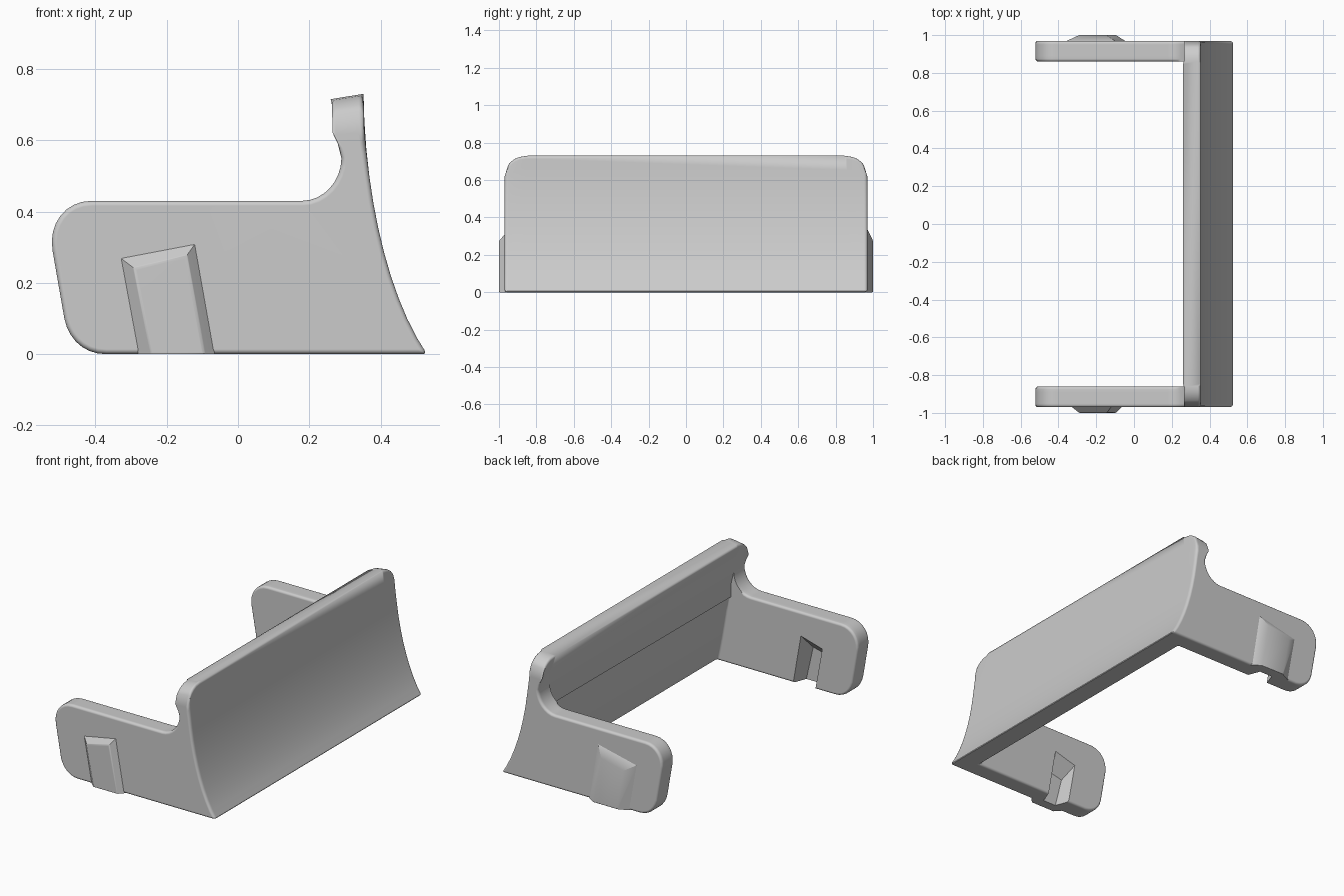
import bpy, bmesh, math
from mathutils import Vector
from mathutils.geometry import interpolate_bezier

if "Cube" in bpy.data.objects:
    bpy.data.objects.remove(bpy.data.objects["Cube"])

grey = bpy.data.materials.new("plain grey")
grey.use_nodes = True
GREY = (0.6, 0.6, 0.6, 1)
grey.diffuse_color = GREY
grey.node_tree.nodes["Principled BSDF"].inputs["Base Color"].default_value = GREY

END, INNER, JOIN, TOP = 0.97, 0.86, 0.55, 0.73
SHARP = math.radians(38)


def curve(a, b, c, d, n):
    pts = interpolate_bezier(*[Vector((p[0], p[1], 0)) for p in (a, b, c, d)], n)
    return [(p.x, p.y) for p in pts]


def finish(name, bm, width, keep_crisp):
    # Round the sharp edges, except those the rule keeps crisp
    bmesh.ops.recalc_face_normals(bm, faces=bm.faces)
    weight = bm.edges.layers.float.new("bevel_weight_edge")
    for e in bm.edges:
        if e.calc_face_angle(0) > SHARP and not keep_crisp(e):
            e[weight] = 1
    mesh = bpy.data.meshes.new(name)
    bm.to_mesh(mesh)
    bm.free()
    mesh.materials.append(grey)
    ob = bpy.data.objects.new(name, mesh)
    bpy.context.collection.objects.link(ob)
    mod = ob.modifiers.new("soft edges", 'BEVEL')
    mod.width = width
    mod.segments = 3
    mod.limit_method = 'WEIGHT'
    mod.use_clamp_overlap = False
    bpy.ops.object.select_all(action='DESELECT')
    ob.select_set(True)
    bpy.context.view_layer.objects.active = ob
    bpy.ops.object.modifier_apply(modifier=mod.name)
    bpy.ops.object.shade_smooth_by_angle(angle=SHARP)
    ob.modifiers.new("flat shading weight", 'WEIGHTED_NORMAL').keep_sharp = True


# Side profiles of the curved blade and the arm
outer = curve((0.352, TOP), (0.355, 0.45), (0.42, 0.16), (0.53, 0), 12)
inner = curve((0.40, 0), (0.355, 0.15), (0.33, 0.40), (0.29, JOIN), 8)
lip = [(0.278, 0.63), (0.26, 0.715)]
arm = curve((-0.37, 0), (-0.43, 0), (-0.475, 0.04), (-0.487, 0.10), 8)
arm += curve((-0.52, 0.29), (-0.533, 0.365), (-0.485, 0.43), (-0.41, 0.43), 9)
arm += curve((0.18, 0.43), (0.24, 0.43), (0.29, 0.485), (0.29, JOIN), 9)[:-1]
blade_loop = outer + inner + lip
side_loop = outer + inner[:1] + arm + inner[-1:] + lip

# Tapered slot, open at the bottom and on the inside of each arm
mouth = [(-0.245, 0), (-0.29, 0.25), (-0.15, 0.29), (-0.10, 0)]
back = [(-0.215, 0), (-0.26, 0.18), (-0.175, 0.20), (-0.13, 0)]
DEEP = 0.94

# Blade with an arm at each end, as one solid
bm = bmesh.new()
cache = {}


def vert(p, y):
    # Lower the top towards the ends to round the blade's corners
    x, z = p
    if z > JOIN:
        radius = END - INNER
        t = max(0, abs(y) - INNER) / radius
        cap = TOP - radius + radius * math.sqrt(max(0, 1 - t * t))
        z = JOIN + (z - JOIN) * (cap - JOIN) / (TOP - JOIN)
    key = (round(p[0], 4), round(p[1], 4), y)
    if key not in cache:
        cache[key] = bm.verts.new((x, y, z))
    return cache[key]


def skin(loop, y0, y1):
    for a, b in zip(loop, loop[1:] + loop[:1]):
        if (a, b) != (inner[0], arm[0]):
            bm.faces.new((vert(a, y0), vert(b, y0), vert(b, y1), vert(a, y1)))


skin(blade_loop, -INNER, INNER)
steps = [INNER, 0.89, 0.915, 0.935, 0.95, END]
slot_verts = set()
for s in (-1, 1):
    for y0, y1 in zip(steps, steps[1:]):
        skin(side_loop, s * y0, s * y1)
    bm.faces.new([vert(p, s * END) for p in side_loop])
    front = [vert(p, s * INNER) for p in mouth]
    rear = [vert(p, s * DEEP) for p in back]
    slot_verts.update(front + rear)
    # Inside of the arm, around the slot mouth
    bm.faces.new([vert(p, s * INNER) for p in inner + arm[::-1]] + front)
    # Underside of the arm, around the slot
    bm.faces.new([vert(inner[0], s * y) for y in steps]
                 + [vert(arm[0], s * y) for y in steps[::-1]]
                 + [front[0], rear[0], rear[3], front[3]])
    # Slot walls and floor
    for i in range(3):
        bm.faces.new((front[i], front[i + 1], rear[i + 1], rear[i]))
    bm.faces.new(rear)


def crisp_blade_edge(e):
    in_slot = all(v in slot_verts for v in e.verts)
    at_root = all(abs(abs(v.co.y) - INNER) < 0.001 for v in e.verts)
    return in_slot or (at_root and max(v.co.z for v in e.verts) > 0.46)


finish("blade_and_arms", bm, 0.014, crisp_blade_edge)

# Raised tapered pads on the outside of each arm
face = [(-0.29, 0.24), (-0.145, 0.275), (-0.095, 0), (-0.245, 0)]
small = [(-0.33, 0.27), (-0.12, 0.31), (-0.065, 0), (-0.28, 0)]
large = [(-0.36, 0.28), (-0.10, 0.34), (-0.045, 0), (-0.31, 0)]
for name, s, foot in (("right_pad", -1, small), ("left_pad", 1, large)):
    bm = bmesh.new()
    rows = [[bm.verts.new((x, s * y, z)) for x, z in pts]
            for pts, y in ((foot, 0.955), (foot, 0.968), (face, 1.0))]
    for lo, hi in zip(rows, rows[1:]):
        for i in range(4):
            j = (i + 1) % 4
            bm.faces.new((lo[i], lo[j], hi[j], hi[i]))
    bm.faces.new(rows[0])
    bm.faces.new(rows[-1])
    # Only the raised rim is softened
    finish(name, bm, 0.006,
           lambda e: min(abs(v.co.y) for v in e.verts) < 0.99)
